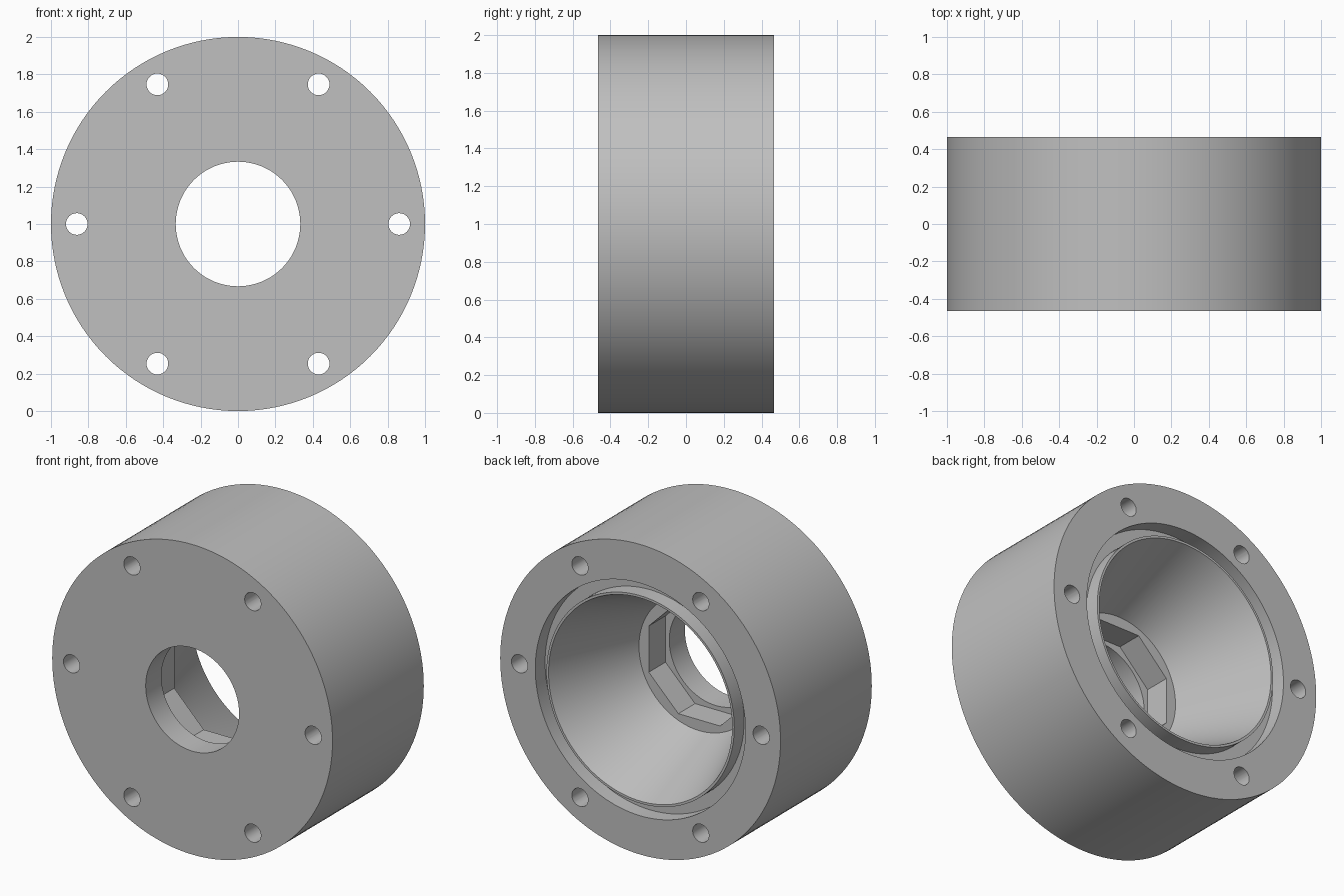
import bpy, bmesh, math
from mathutils import Matrix, Vector

if "Cube" in bpy.data.objects:
    bpy.data.objects.remove(bpy.data.objects["Cube"])

CENTRE = Vector((0, 0, 1))
HALF = 0.465      # half of the body length along y

grey = bpy.data.materials.new("plain_grey")
grey.diffuse_color = (0.527, 0.527, 0.527, 1)
grey.use_nodes = True
grey.node_tree.nodes["Principled BSDF"].inputs["Base Color"].default_value = grey.diffuse_color


def make_object(name, bm):
    bmesh.ops.recalc_face_normals(bm, faces=bm.faces[:])
    mesh = bpy.data.meshes.new(name)
    bm.to_mesh(mesh)
    bm.free()
    obj = bpy.data.objects.new(name, mesh)
    bpy.context.collection.objects.link(obj)
    mesh.materials.append(grey)
    return obj


def lathe(name, profile, steps=128):
    """Turn a closed (radius, y) profile about the y axis through CENTRE."""
    bm = bmesh.new()
    rings = []
    for i in range(steps):
        a = 2 * math.pi * i / steps
        rings.append([bm.verts.new(CENTRE + Vector((r * math.cos(a), y, r * math.sin(a))))
                      for r, y in profile])
    n = len(profile)
    for i in range(steps):
        p, q = rings[i], rings[(i + 1) % steps]
        for j in range(n):
            k = (j + 1) % n
            bm.faces.new((p[j], p[k], q[k], q[j]))
    return make_object(name, bm)


def add_prism(bm, x, z, radius, y0, y1, sides, turn=0.0):
    """Add a prism along y to a bmesh."""
    matrix = (Matrix.Translation((x, (y0 + y1) / 2, z))
              @ Matrix.Rotation(math.pi / 2, 4, 'X')
              @ Matrix.Rotation(turn, 4, 'Z'))
    bmesh.ops.create_cone(bm, cap_ends=True, segments=sides, radius1=radius,
                          radius2=radius, depth=y1 - y0, matrix=matrix)


# Turned body: bore, outer wall, ring groove in the back, tapered bowl
body = lathe("flanged_housing", [
    (0.333, -HALF), (1.0, -HALF), (1.0, HALF),
    (0.75, HALF), (0.75, HALF - 0.10), (0.67, HALF - 0.10), (0.67, HALF),
    (0.655, HALF), (0.43, -0.135), (0.333, -0.135)])

# Cutter: eight-sided pocket at the bottom of the bowl and six bolt holes
bm = bmesh.new()
add_prism(bm, 0, 1, 0.36 / math.cos(math.pi / 8), -0.305, -0.08, 8, math.pi / 8)
for i in range(6):
    a = i * math.pi / 3
    add_prism(bm, 0.862 * math.cos(a), 1 + 0.862 * math.sin(a), 0.058, -0.6, 0.6, 32)
cutter = make_object("hole_cutter", bm)
cutter.hide_render = True

cut = body.modifiers.new("holes", 'BOOLEAN')
cut.operation = 'DIFFERENCE'
cut.solver = 'EXACT'
cut.object = cutter

bpy.ops.object.select_all(action='DESELECT')
body.select_set(True)
bpy.context.view_layer.objects.active = body
bpy.ops.object.modifier_apply(modifier=cut.name)
bpy.data.objects.remove(cutter)

# Smooth round walls, keep machined edges crisp
bpy.ops.object.shade_smooth_by_angle(angle=math.radians(20))
